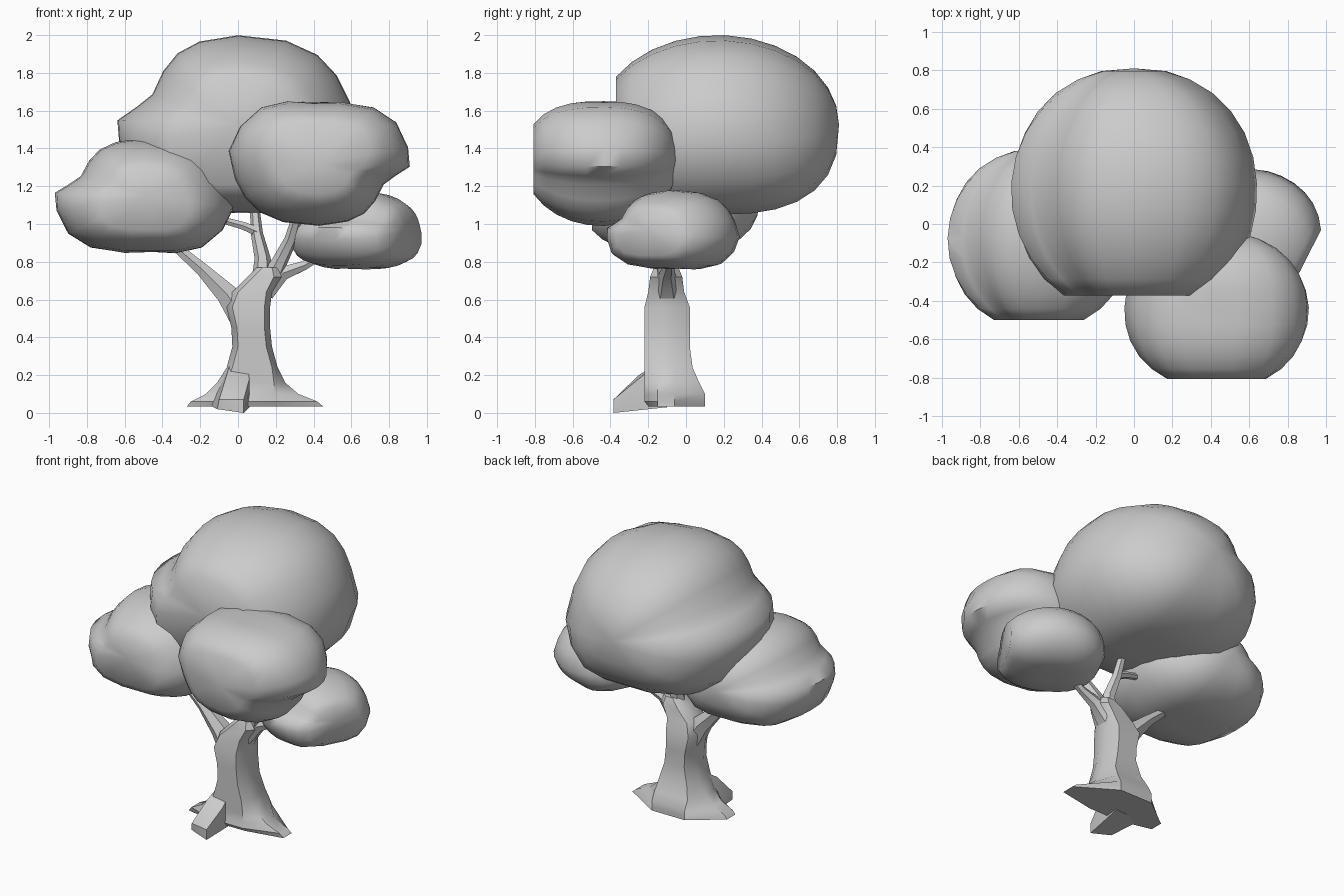
import bpy, bmesh, math
from mathutils import Vector, Euler

if "Cube" in bpy.data.objects:
    bpy.data.objects.remove(bpy.data.objects["Cube"])


def finish(name, bm, angle):
    bmesh.ops.recalc_face_normals(bm, faces=bm.faces)
    me = bpy.data.meshes.new(name)
    bm.to_mesh(me)
    bm.free()
    ob = bpy.data.objects.new(name, me)
    bpy.context.collection.objects.link(ob)
    smooth(ob, angle)
    return ob


def smooth(ob, angle):
    bpy.ops.object.select_all(action='DESELECT')
    ob.select_set(True)
    bpy.context.view_layer.objects.active = ob
    bpy.ops.object.shade_smooth_by_angle(angle=math.radians(angle))


def bridge(bm, rings):
    for a, b in zip(rings, rings[1:]):
        n = len(a)
        for i in range(n):
            j = (i + 1) % n
            bm.faces.new((a[i], a[j], b[j], b[i]))


# Foliage outline seen from the front, shared by all clumps (unit size)
OUTLINE = [(-1, .05), (-.98, -.26), (-.85, -.66), (-.6, -.9), (-.22, -1), (.08, -1),
           (.35, -1), (.64, -.9), (.87, -.6), (1, -.2), (.93, .25), (.82, .55),
           (.66, .78), (.4, .94), (0, 1), (-.32, .93), (-.5, .8), (-.62, .6),
           (-.71, .34), (-.84, .2)]


def clump(name, loc, size, cut, rot=(0, 0, 0)):
    """Round clump: outline swept front to back, with a flat cut front."""
    bm = bmesh.new()
    R = Euler([math.radians(a) for a in rot]).to_matrix()

    def place(x, y, z):
        p = Vector((x * size[0], y * size[1], z * size[2]))
        return bm.verts.new(R @ p + Vector(loc))

    rings = []
    start = math.acos(cut)
    steps = 12
    for k in range(steps):
        t = -math.cos(start + (math.pi - start) * k / steps)
        ring = []
        for x, z in OUTLINE:
            p = 2 + .6 * min(1, max(0, -z * 1.2))   # fuller underside
            s = (1 - abs(t) ** p) ** (1 / p)
            # shallow dimple under the clump
            d = math.hypot(x * s, t)
            dz = .07 * max(0, 1 - d / .3) if z < -.8 else 0
            ring.append(place(x * s, t, z * s + dz))
        rings.append(ring)
    bridge(bm, rings)
    back = place(0, 1, 0)
    front = place(0, -cut, 0)
    n = len(OUTLINE)
    for i in range(n):
        bm.faces.new((rings[-1][i], rings[-1][(i + 1) % n], back))
        bm.faces.new((rings[0][i], front, rings[0][(i + 1) % n]))
    return finish(name, bm, 60)


clump("foliage_top", (0, .17, 1.525), (.64, .64, .475), .845)
clump("foliage_left", (-.495, -.08, 1.15), (.475, .47, .305), .89)
clump("foliage_front_right", (.43, -.45, 1.32), (.48, .41, .33), .87, (0, 180, 0))
clump("foliage_small_right", (.625, -.07, .97), (.35, .34, .21), .86, (0, 0, 63))

# Trunk: eight-sided rings (z, left x, right x, front y, back y)
bm = bmesh.new()
rings = []
for z, xl, xr, yf, yb in [(.035, -.27, .45, -.2, .1), (.06, -.25, .42, -.22, .1),
                          (.1, -.17, .32, -.22, .1), (.16, -.11, .25, -.22, .07),
                          (.24, -.06, .21, -.22, .035), (.35, -.03, .18, -.22, .02),
                          (.45, -.035, .17, -.22, .02), (.56, -.06, .17, -.22, .02),
                          (.64, -.03, .18, -.2, -.01), (.72, .05, .23, -.19, -.02),
                          (.77, .1, .21, -.17, -.04)]:
    a, b = max(xl + .03, -.06), min(xr - .03, .19)
    rings.append([bm.verts.new(c) for c in (
        (xl, -.06, z), (xl, -.15, z), (a, yf, z), (b, yf, z),
        (xr, -.15, z), (xr, -.06, z), (b, yb, z), (a, yb, z))])
bridge(bm, rings)
bm.faces.new(rings[0])
bm.faces.new(rings[-1])
finish("trunk", bm, 35)

# Blocky front root
bm = bmesh.new()
for c in [(-.06, -.25, .2), (.06, -.25, .18), (.06, -.27, .12), (-.1, -.36, .07),
          (.03, -.385, .07), (-.11, -.35, .02), (.03, -.385, 0), (.06, -.1, .03),
          (-.15, -.12, .04), (-.04, -.14, .27), (.05, -.14, .27)]:
    bm.verts.new(c)
bmesh.ops.convex_hull(bm, input=bm.verts)
finish("front_root", bm, 30)


# Branches: tapered tubes through (x, y, z, radius)
def branch(name, pts):
    cu = bpy.data.curves.new(name, 'CURVE')
    cu.dimensions = '3D'
    cu.bevel_depth = 1
    cu.bevel_resolution = 1
    cu.use_fill_caps = True
    sp = cu.splines.new('POLY')
    sp.points.add(len(pts) - 1)
    for p, (x, y, z, r) in zip(sp.points, pts):
        p.co = (x, y, z, 1)
        p.radius = r
    ob = bpy.data.objects.new(name, cu)
    bpy.context.collection.objects.link(ob)
    bpy.ops.object.select_all(action='DESELECT')
    ob.select_set(True)
    bpy.context.view_layer.objects.active = ob
    bpy.ops.object.convert(target='MESH')
    smooth(bpy.context.object, 40)


branch("branch_left", [(.03, -.1, .5, .085), (-.06, -.1, .63, .065),
                       (-.19, -.1, .76, .04), (-.33, -.1, .88, .028), (-.4, -.1, .95, .02)])
branch("branch_right", [(.14, -.1, .65, .07), (.24, -.1, .74, .042),
                        (.35, -.09, .78, .028), (.5, -.08, .87, .02)])
branch("branch_centre", [(.13, -.1, .7, .06), (.13, -.09, .82, .042),
                         (.1, -.05, .95, .032), (.085, 0, 1.12, .024)])
branch("branch_twig", [(.1, -.05, .96, .028), (.03, -.05, .99, .024), (-.08, -.06, 1.02, .02)])
branch("branch_front_right", [(.17, -.1, .7, .06), (.22, -.12, .8, .042),
                              (.28, -.17, .92, .034), (.32, -.24, 1.06, .026)])
